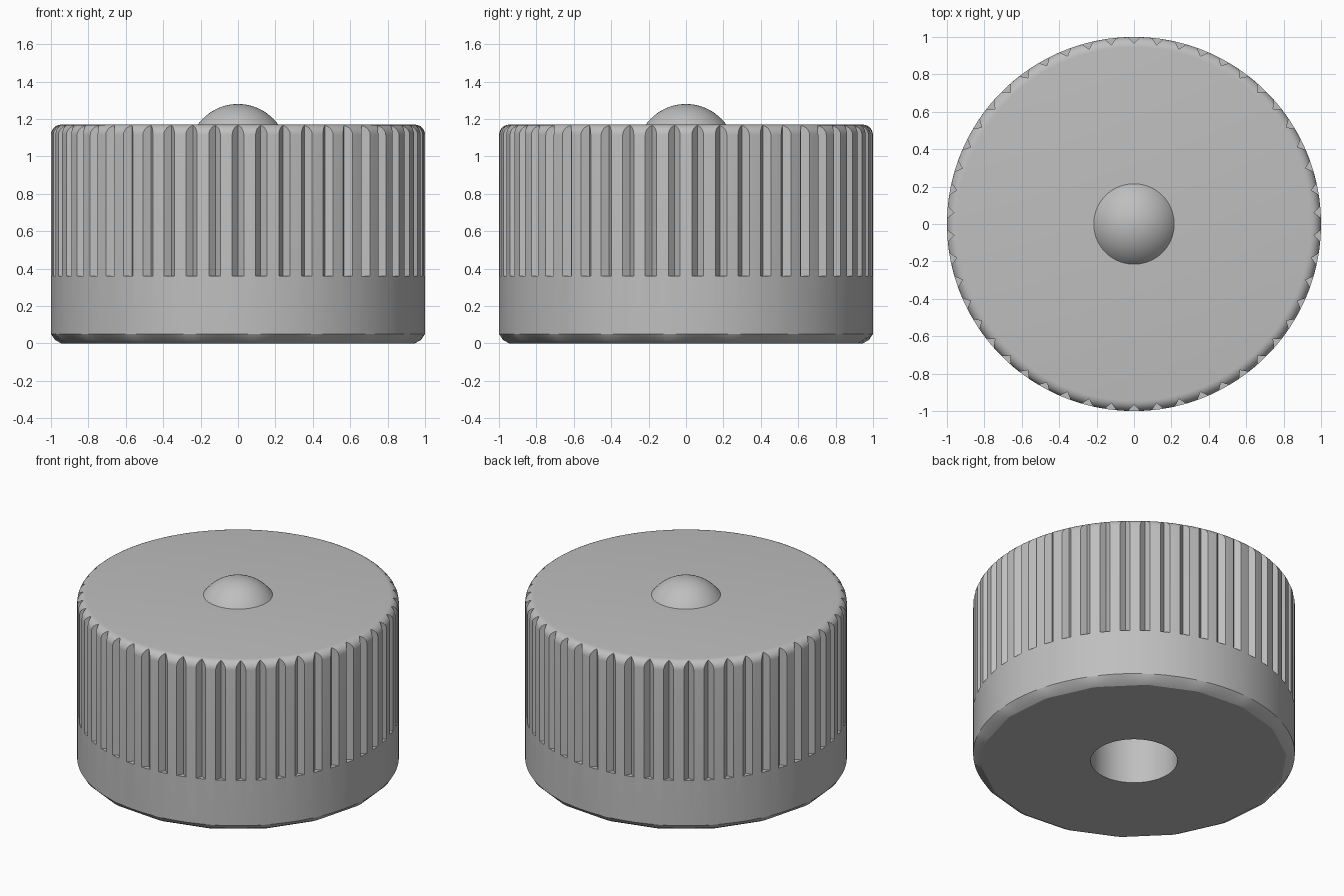
import bpy, bmesh, math

cube = bpy.data.objects.get("Cube")
if cube:
    bpy.data.objects.remove(cube, do_unlink=True)

GROOVES, SIDES, SEGMENTS = 50, 18, 180
HEIGHT, EDGE = 1.17, 0.055

grey = bpy.data.materials.new("satin grey")
grey.use_nodes = True
colour = (0.52, 0.52, 0.52, 1)
grey.diffuse_color = colour
grey.node_tree.nodes["Principled BSDF"].inputs["Base Color"].default_value = colour


def make_object(name, bm):
    bmesh.ops.recalc_face_normals(bm, faces=bm.faces)
    mesh = bpy.data.meshes.new(name)
    bm.to_mesh(mesh)
    bm.free()
    mesh.materials.append(grey)
    obj = bpy.data.objects.new(name, mesh)
    bpy.context.collection.objects.link(obj)
    return obj


def smooth(obj, degrees):
    bpy.ops.object.select_all(action="DESELECT")
    obj.select_set(True)
    bpy.context.view_layer.objects.active = obj
    bpy.ops.object.shade_smooth_by_angle(angle=math.radians(degrees))


def lathe(name, profile):
    """Turn (radius, z, faceted) points; faceted rings follow a polygon."""
    bm = bmesh.new()
    step = 2 * math.pi / SIDES
    rings = []
    for radius, z, faceted in profile:
        if radius == 0:
            rings.append([bm.verts.new((0, 0, z))] * SEGMENTS)
            continue
        ring = []
        for i in range(SEGMENTS):
            a = 2 * math.pi * i / SEGMENTS
            r = radius
            if faceted:
                off = (a - math.radians(15)) % step - step / 2
                r *= math.cos(step / 2) / math.cos(off)
            ring.append(bm.verts.new((r * math.cos(a), r * math.sin(a), z)))
        rings.append(ring)
    for low, high in zip(rings, rings[1:]):
        for i in range(SEGMENTS):
            j = (i + 1) % SEGMENTS
            corners = dict.fromkeys((low[i], low[j], high[j], high[i]))
            bm.faces.new(list(corners))
    return make_object(name, bm)


# Body: blind bore, faceted lower edge, straight wall, rounded upper edge
profile = [(0, 0.8, False), (0.27, 0.8, False), (0.27, 0, False),
           (0.95, 0, True), (0.985, 0.02, True), (1, 0.05, False)]
for k in range(7):
    a = math.pi / 2 * k / 6
    profile.append((1 - EDGE + EDGE * math.cos(a),
                    HEIGHT - EDGE + EDGE * math.sin(a), False))
profile.append((0, HEIGHT, False))
knob = lathe("knob_body", profile)

# Grip grooves: V-shaped prisms cut from the wall
bm = bmesh.new()
for n in range(GROOVES):
    a = math.pi / 2 + 2 * math.pi * n / GROOVES
    c, s = math.cos(a), math.sin(a)
    outline = [(0.965, 0), (1.02, 0.05), (1.02, -0.05)]
    low, high = [[bm.verts.new((r * c - t * s, r * s + t * c, z))
                  for r, t in outline] for z in (0.36, 1.3)]
    bm.faces.new(low)
    bm.faces.new(high)
    for i in range(3):
        j = (i + 1) % 3
        bm.faces.new((low[i], low[j], high[j], high[i]))
cutter = make_object("groove_cutter", bm)
cutter.hide_render = True

cut = knob.modifiers.new("grooves", "BOOLEAN")
cut.operation = "DIFFERENCE"
cut.solver = "EXACT"
cut.object = cutter
bpy.context.view_layer.objects.active = knob
bpy.ops.object.modifier_apply(modifier=cut.name)
bpy.data.objects.remove(cutter, do_unlink=True)
smooth(knob, 28)

# Shallow dome in the middle of the top
rise, base = 0.11, 0.215
ball = (base ** 2 + rise ** 2) / (2 * rise)
span = math.asin(base / ball)
dome_profile = [(ball * math.sin(span * (1 - k / 12)),
                 HEIGHT + rise - ball + ball * math.cos(span * (1 - k / 12)), False)
                for k in range(12)]
dome = lathe("top_dome", dome_profile + [(0, HEIGHT + rise, False)])
smooth(dome, 40)
